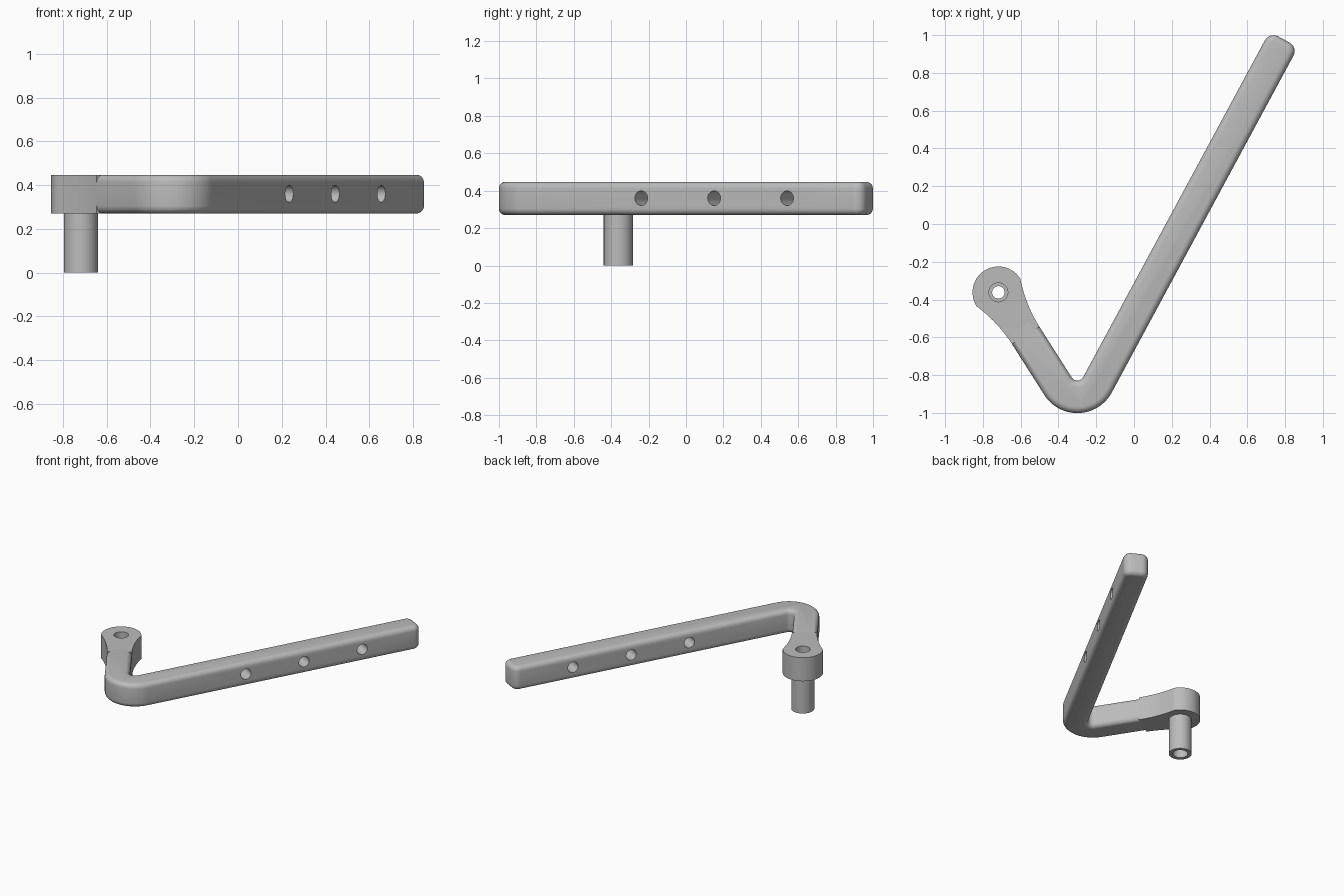
import bpy, bmesh, math
from mathutils import Vector, Matrix

cube = bpy.data.objects.get("Cube")
if cube:
    bpy.data.objects.remove(cube, do_unlink=True)

grey = bpy.data.materials.new("plain grey")
grey.use_nodes = True
colour = (0.5, 0.5, 0.5, 1)
grey.diffuse_color = colour
grey.node_tree.nodes["Principled BSDF"].inputs["Base Color"].default_value = colour

Z0, Z1 = 0.27, 0.447
HALF = 0.086                      # half the bar width
HUB = Vector((-0.718, -0.362))
BEND = Vector((-0.3, -0.794))     # centre of the bend arcs
END = Vector((0.793, 0.977))
R_IN, R_OUT = 0.035, 0.035 + 2 * HALF


def arc(centre, radius, a0, a1, n):
    return [centre + radius * Vector((math.cos(a), math.sin(a)))
            for a in (a0 + (a1 - a0) * i / n for i in range(n + 1))]


def make(name, bm):
    bmesh.ops.recalc_face_normals(bm, faces=bm.faces)
    mesh = bpy.data.meshes.new(name)
    bm.to_mesh(mesh)
    bm.free()
    ob = bpy.data.objects.new(name, mesh)
    bpy.context.collection.objects.link(ob)
    mesh.materials.append(grey)
    return ob


def slab(name, outline, bevel=0):
    bm = bmesh.new()
    face = bm.faces.new([bm.verts.new((p.x, p.y, Z0)) for p in outline])
    side = bmesh.ops.extrude_face_region(bm, geom=[face])["geom"]
    bmesh.ops.translate(bm, vec=(0, 0, Z1 - Z0),
                        verts=[g for g in side if isinstance(g, bmesh.types.BMVert)])
    if bevel:
        rims = [e for e in bm.edges if abs(e.verts[0].co.z - e.verts[1].co.z) < 1e-5]
        bmesh.ops.bevel(bm, geom=rims, offset=bevel, segments=5, profile=0.5,
                        affect='EDGES')
    return make(name, bm)


def cylinder(name, radius, length, matrix, sides=48):
    bm = bmesh.new()
    bmesh.ops.create_cone(bm, cap_ends=True, segments=sides, radius1=radius,
                          radius2=radius, depth=length, matrix=matrix)
    return make(name, bm)


def upright(name, radius, low, high):
    return cylinder(name, radius, high - low,
                    Matrix.Translation((HUB.x, HUB.y, (low + high) / 2)))


def cut(target, cutters):
    bpy.context.view_layer.objects.active = target
    for c in cutters:
        mod = target.modifiers.new("cut", 'BOOLEAN')
        mod.operation, mod.solver, mod.object = 'DIFFERENCE', 'EXACT', c
        bpy.ops.object.modifier_apply(modifier=mod.name)


# Directions along both arms; each arm is tangent to the bend arcs
def tangent(target, side):
    v = target - BEND
    a = math.atan2(v.y, v.x) + side * math.asin((R_IN + HALF) / v.length)
    return a, Vector((math.cos(a), math.sin(a)))


long_a, long_u = tangent(END, 1)
short_a, short_u = tangent(HUB, -1)
long_n = Vector((long_u.y, -long_u.x))
short_n = Vector((short_u.y, -short_u.x))     # points to the inner side

# Bent bar with rounded rims
a_short, a_long = short_a + math.pi / 2, long_a + 1.5 * math.pi
corner = 0.052
tip = END - corner * long_u
reach = HALF - corner
stop = HUB - 0.19 * short_u
outline = [stop - HALF * short_n]
outline += arc(BEND, R_OUT, a_short, a_long, 28)
outline += arc(tip + reach * long_n, corner, long_a - math.pi / 2, long_a, 8)
outline += arc(tip - reach * long_n, corner, long_a, long_a + math.pi / 2, 8)
outline += arc(BEND, R_IN, a_long, a_short, 14)
outline.append(stop + HALF * short_n)
bar = slab("bent_bar", outline, 0.034)

# Three cross holes through the long arm
drills = []
for y in (-0.24, 0.15, 0.54):
    p = END + long_u * ((y + HALF * 0.478 - END.y) / long_u.y)
    turn = Vector((long_n.x, long_n.y, 0)).to_track_quat('Z', 'Y').to_matrix().to_4x4()
    drills.append(cylinder("drill", 0.039, 0.4,
                           Matrix.Translation((p.x, p.y, 0.36)) @ turn, 32))
cut(bar, drills)

# Round hub with a flared neck
R_HUB, NECK, STEPS = 0.137, 0.27, 12
flare = [(-NECK * (1 - i / STEPS), HALF + (R_HUB - HALF) * (i / STEPS) ** 2)
         for i in range(STEPS)]
outline = [HUB + s * short_u + w * short_n for s, w in flare]
outline += arc(HUB, R_HUB, short_a - math.pi / 2, short_a + math.pi / 2, 32)
outline += [HUB + s * short_u - w * short_n for s, w in reversed(flare)]
hub = slab("flared_hub", outline)

# Hollow post under the hub
post = upright("hollow_post", 0.078, 0, Z0 + 0.03)

# Stepped bore through hub and post
bores = [upright("bore", 0.033, -0.1, 0.6), upright("counterbore", 0.05, 0.36, 0.6),
         upright("lower_bore", 0.052, -0.1, 0.16)]
cut(hub, bores)
cut(post, bores)

for helper in drills + bores:
    bpy.data.objects.remove(helper, do_unlink=True)

for ob in (bar, hub, post):
    bpy.ops.object.select_all(action='DESELECT')
    ob.select_set(True)
    bpy.context.view_layer.objects.active = ob
    bpy.ops.object.shade_smooth_by_angle(angle=math.radians(35))
